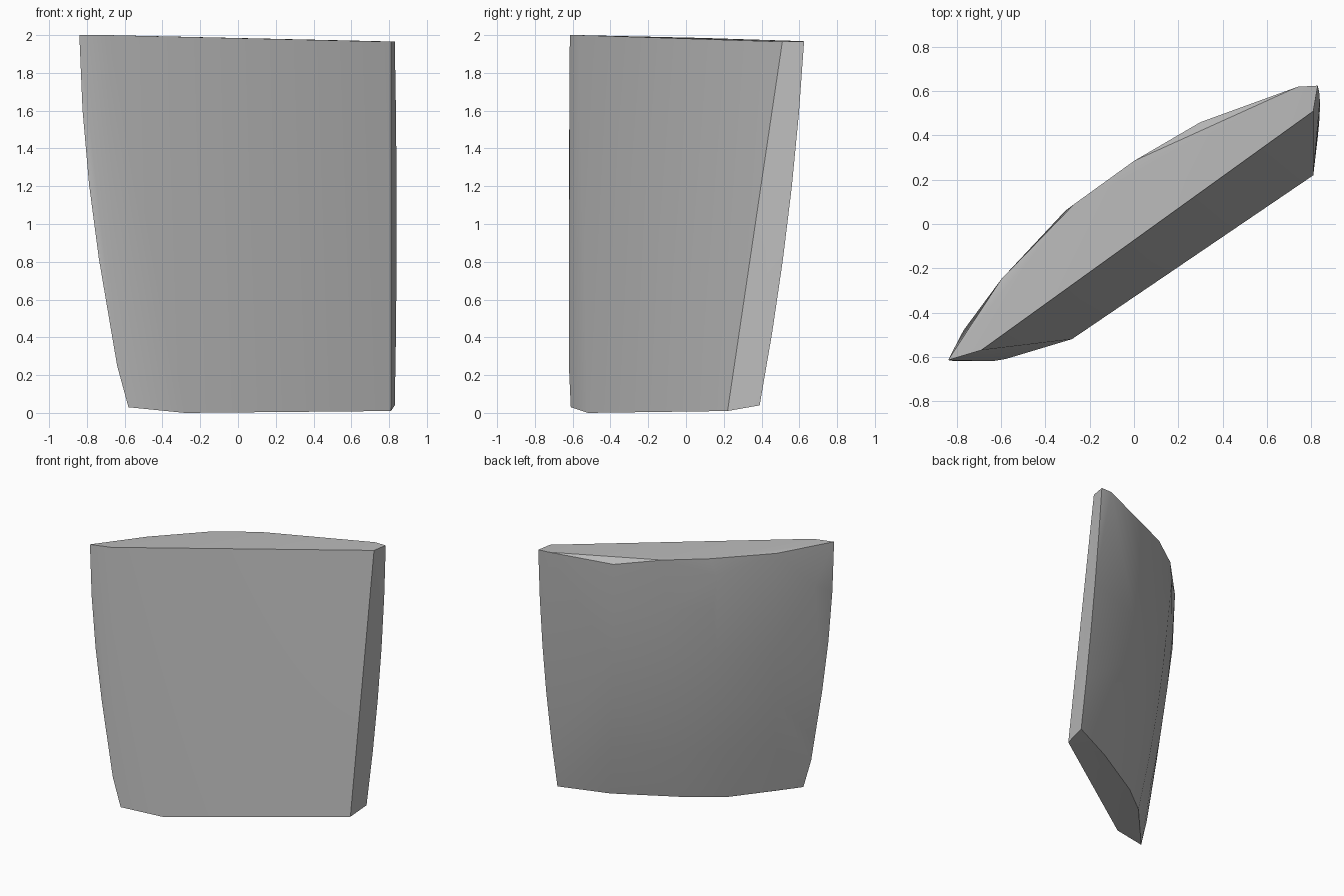
import bpy
import bmesh
from mathutils import Vector

cube = bpy.data.objects.get("Cube")
if cube:
    bpy.data.objects.remove(cube)

# Single stone-grey material
stone = bpy.data.materials.new("stone_grey")
stone.use_nodes = True
grey = (0.5, 0.5, 0.5, 1)
stone.diffuse_color = grey
stone.node_tree.nodes["Principled BSDF"].inputs["Base Color"].default_value = grey

# Upright ribs of the curved slab: top, bottom, outward bulge at mid height
BACK = Vector((-0.57, 0.82, 0))
RIBS = [
    ((-0.84, -0.615, 2.0), (-0.58, -0.61, 0.03), Vector((-0.055, -0.006, 0))),
    ((-0.60, -0.25, 1.985), (-0.44, -0.46, 0.02), BACK * 0.05),
    ((-0.27, 0.09, 1.985), (-0.21, -0.20, 0.01), BACK * 0.05),
    ((0.0, 0.285, 1.977), (0.02, -0.025, 0.015), BACK * 0.05),
    ((0.30, 0.46, 1.93), (0.48, 0.237, 0.02), BACK * 0.05),
    ((0.83, 0.625, 1.965), (0.83, 0.39, 0.04), Vector((0.01, 0.03, 0))),
]
# Flat front corners and small chips along the rim
CORNERS = [
    (-0.69, -0.57, 2.0), (-0.28, -0.52, 0.0),
    (0.81, 0.51, 1.965), (0.81, 0.22, 0.01),
    (0.74, 0.62, 1.968), (-0.77, -0.48, 1.7), (-0.31, 0.06, 1.85),
    (-0.64, -0.62, 0.25),
]
LEVELS = 5


def rib_points(top, bottom, bulge):
    for i in range(LEVELS + 1):
        t = i / LEVELS
        yield Vector(bottom).lerp(Vector(top), t) + bulge * 4 * t * (1 - t)


# Wrap the ribs and corners in one convex shell
bm = bmesh.new()
for rib in RIBS:
    for point in rib_points(*rib):
        point.y = min(point.y, 0.625)
        bm.verts.new(point)
for corner in CORNERS:
    bm.verts.new(corner)
hull = bmesh.ops.convex_hull(bm, input=bm.verts)
unused = {g for g in hull["geom_interior"] + hull["geom_unused"]
          if isinstance(g, bmesh.types.BMVert)}
bmesh.ops.delete(bm, geom=list(unused), context="VERTS")
bmesh.ops.recalc_face_normals(bm, faces=bm.faces)

mesh = bpy.data.meshes.new("curved_slab")
bm.to_mesh(mesh)
bm.free()
mesh.materials.append(stone)
slab = bpy.data.objects.new("curved_slab", mesh)
bpy.context.collection.objects.link(slab)

# Smooth curved back, crisp rim
bpy.context.view_layer.objects.active = slab
slab.select_set(True)
bpy.ops.object.shade_smooth_by_angle(angle=0.5)
